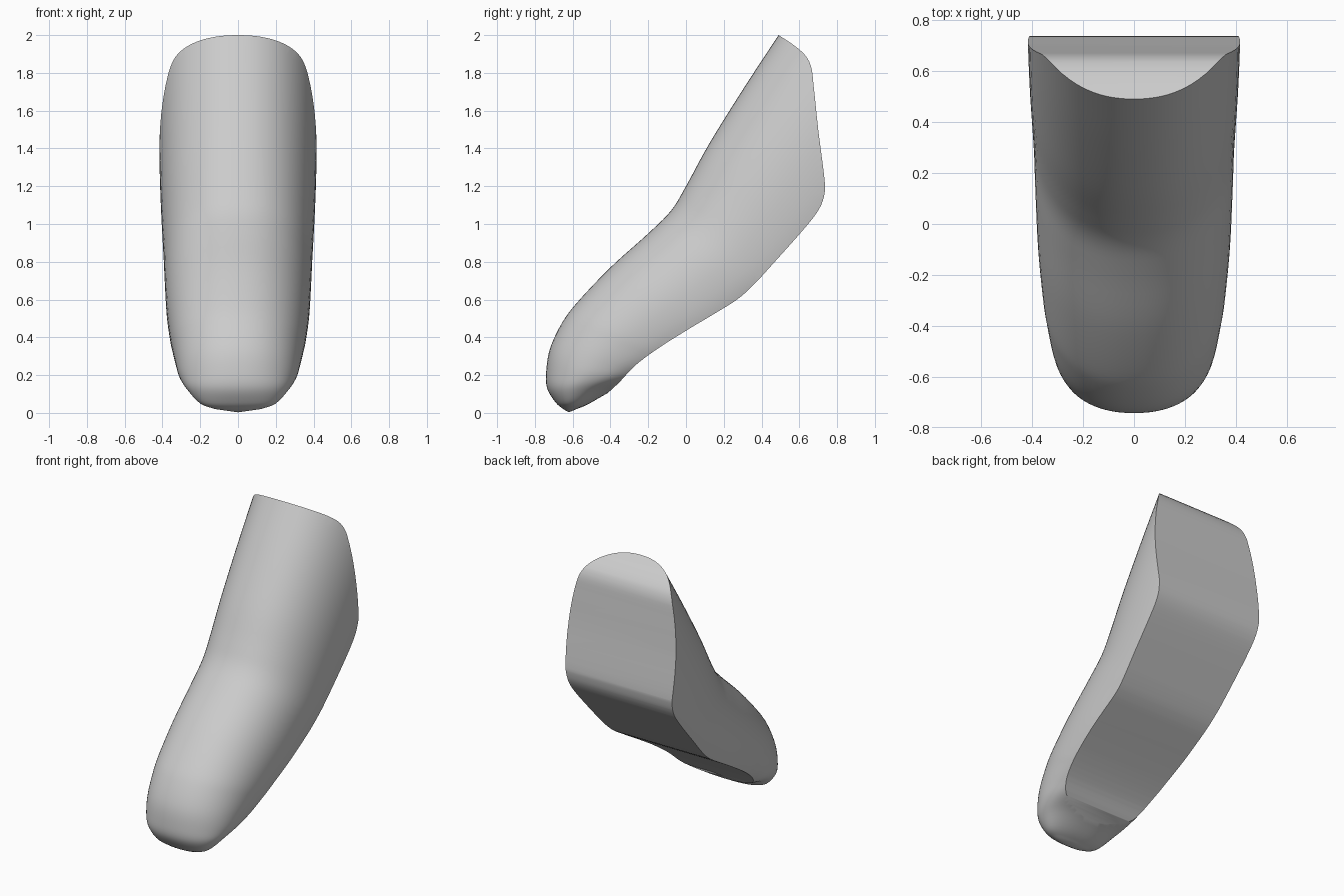
import bpy, bmesh
from math import cos, sin, pi
from mathutils import Vector

if "Cube" in bpy.data.objects:
    bpy.data.objects.remove(bpy.data.objects["Cube"])

grey = bpy.data.materials.new("plain grey")
grey.use_nodes = True
colour = (0.6, 0.6, 0.6, 1)
grey.diffuse_color = colour
grey.node_tree.nodes["Principled BSDF"].inputs["Base Color"].default_value = colour


def smooth_path(points, steps):
    """Catmull-Rom resampling of a list of equal-length tuples."""
    pts = [Vector(p) for p in points]
    out = []
    for i in range(len(pts) - 1):
        b, c = pts[i], pts[i + 1]
        a = pts[i - 1] if i else b * 2 - c
        d = pts[i + 2] if i + 2 < len(pts) else c * 2 - b
        for k in range(steps):
            t = k / steps
            out.append(b + (c - a) * (t / 2) + (a * 2 - b * 5 + c * 4 - d) * (t * t / 2)
                       + (b * 3 - a - c * 3 + d) * (t ** 3 / 2))
    return out + [pts[-1]]


def add_object(name, bm):
    bmesh.ops.recalc_face_normals(bm, faces=bm.faces)
    mesh = bpy.data.meshes.new(name)
    bm.to_mesh(mesh)
    bm.free()
    mesh.materials.append(grey)
    obj = bpy.data.objects.new(name, mesh)
    bpy.context.collection.objects.link(obj)
    return obj


# Rounded sections from toe to ankle: front y, z, back y, z, half width
sections = [
    (-.65, .02, -.58, .02, .12), (-.69, .055, -.52, .045, .2),
    (-.735, .13, -.38, .12, .27), (-.74, .22, -.22, .16, .31),
    (-.72, .34, -.1, .18, .33), (-.66, .47, .02, .2, .347),
    (-.58, .58, .1, .22, .36), (-.4, .77, .3, .3, .378),
    (-.2, .95, .53, .45, .388), (-.08, 1.07, .7, .55, .393),
    (0, 1.2, .85, .67, .4), (.12, 1.42, 1.03, .85, .41),
    (.3, 1.71, 1.25, 1.13, .418), (.49, 2.0, 1.44, 1.42, .42),
    (.7, 2.32, 1.65, 1.74, .42),
]
SIDES = 72
POWER = 2 / 2.2
bm = bmesh.new()
rings = []
for fy, fz, by, bz, width in smooth_path(sections, 5):
    ring = []
    for i in range(SIDES):
        a = 2 * pi * i / SIDES
        c, s = cos(a), sin(a)
        depth = (1 - abs(c) ** POWER * (1 if c > 0 else -1)) / 2
        x = width * abs(s) ** POWER * (1 if s > 0 else -1)
        ring.append(bm.verts.new((x, fy + (by - fy) * depth, fz + (bz - fz) * depth)))
    rings.append(ring)
for lower, upper in zip(rings, rings[1:]):
    for i in range(SIDES):
        j = (i + 1) % SIDES
        bm.faces.new((lower[i], lower[j], upper[j], upper[i]))
# Toe tip and ankle cap
tip = bm.verts.new((0, -.62, .003))
for i in range(SIDES):
    bm.faces.new((tip, rings[0][(i + 1) % SIDES], rings[0][i]))
bm.faces.new(rings[-1])
foot = add_object("foot", bm)

# Side profile of the top, heel and sole, used to trim the back flat
back = smooth_path([
    (.36, 2.07), (.49, 2.0), (.61, 1.915), (.66, 1.84), (.677, 1.72), (.7, 1.5),
    (.733, 1.24), (.733, 1.16), (.705, 1.08), (.63, .98), (.47, .8), (.36, .68),
    (.27, .6), (.15, .525), (0, .435), (-.15, .34), (-.27, .25), (-.35, .165),
    (-.42, .1), (-.52, .01)], 4)
outline = back + [Vector((-.6, -.1)), Vector((-1, -.1)), Vector((-1, 2.07))]
bm = bmesh.new()
left, right = [[bm.verts.new((x, p.x, p.y)) for p in outline] for x in (.7, -.7)]
bm.faces.new(left)
bm.faces.new(right)
for i in range(len(outline)):
    j = (i + 1) % len(outline)
    bm.faces.new((left[i], left[j], right[j], right[i]))
cutter = add_object("trim_cutter", bm)

# Trim the foot and shade it smooth with a sharp rim
trim = foot.modifiers.new("trim", "BOOLEAN")
trim.operation = "INTERSECT"
trim.solver = "EXACT"
trim.object = cutter
bpy.ops.object.select_all(action="DESELECT")
foot.select_set(True)
bpy.context.view_layer.objects.active = foot
bpy.ops.object.modifier_apply(modifier="trim")
bpy.data.objects.remove(cutter)
bpy.ops.object.shade_smooth_by_angle(angle=.6)
